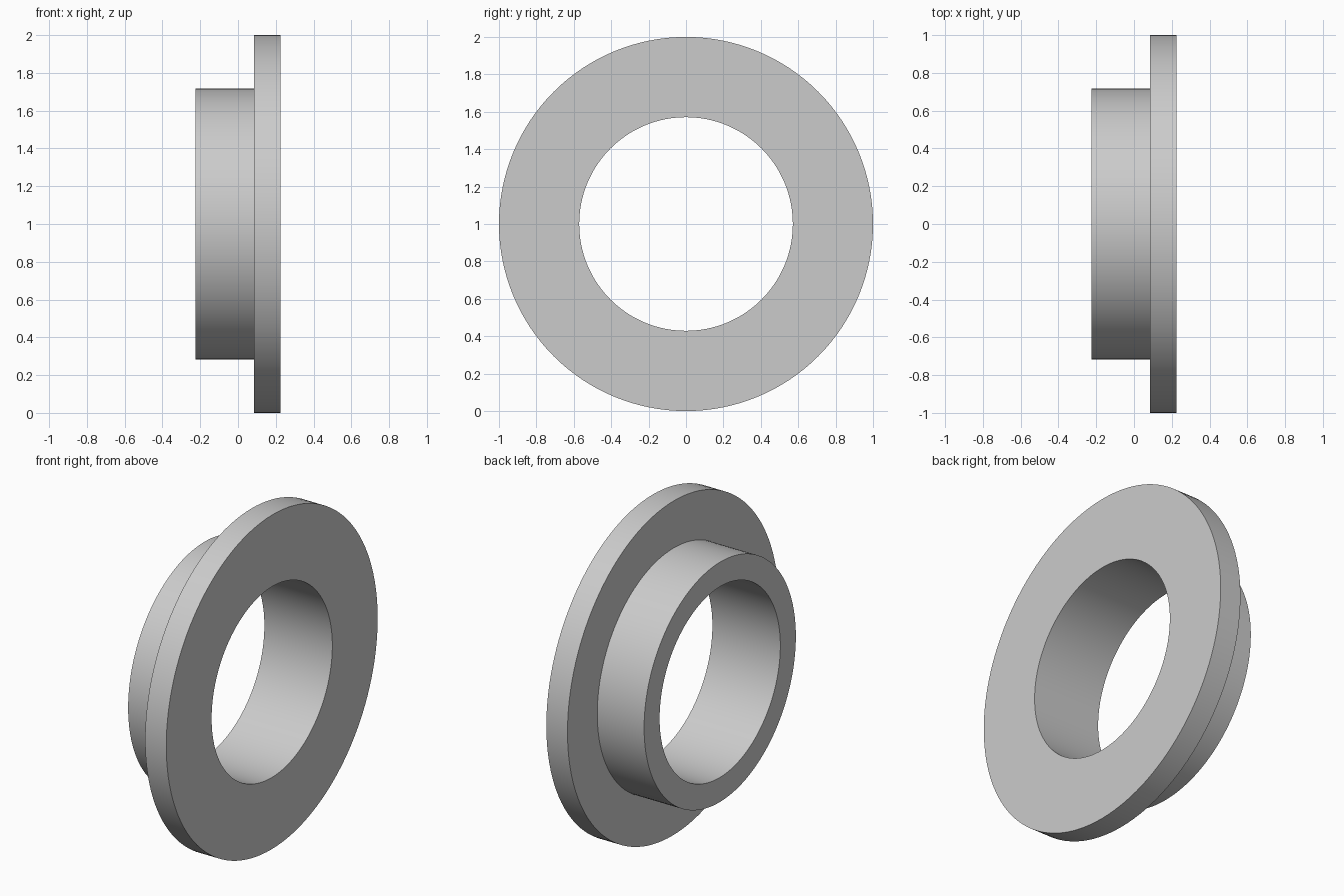
import bpy
import bmesh
import math
from mathutils import Vector

cube = bpy.data.objects.get("Cube")
if cube:
    bpy.data.objects.remove(cube, do_unlink=True)

BORE, HUB, RIM = 0.571, 0.718, 1.0       # radii
BACK, STEP, FACE = -0.225, 0.085, 0.225  # positions along the axis
SEGMENTS = 128

# Plain grey material
grey = bpy.data.materials.new("plain_grey")
grey.use_nodes = True
colour = (0.6, 0.6, 0.6, 1)
grey.diffuse_color = colour
grey.node_tree.nodes["Principled BSDF"].inputs["Base Color"].default_value = colour

# Flanged bushing: closed stepped profile turned around the x axis
profile = [(BACK, BORE), (BACK, HUB), (STEP, HUB),
           (STEP, RIM), (FACE, RIM), (FACE, BORE)]
bm = bmesh.new()
verts = [bm.verts.new((x, 0, r)) for x, r in profile]
edges = [bm.edges.new((v, verts[(i + 1) % len(verts)])) for i, v in enumerate(verts)]
bmesh.ops.spin(bm, geom=verts + edges, cent=Vector(), axis=(1, 0, 0),
               angle=math.tau, steps=SEGMENTS, use_duplicate=False)
bmesh.ops.remove_doubles(bm, verts=bm.verts[:], dist=1e-4)
bmesh.ops.recalc_face_normals(bm, faces=bm.faces[:])
mesh = bpy.data.meshes.new("flanged_bushing")
bm.to_mesh(mesh)
bm.free()
mesh.materials.append(grey)

bushing = bpy.data.objects.new("flanged_bushing", mesh)
bushing.location.z = RIM
bpy.context.collection.objects.link(bushing)

# Smooth round walls with sharp rims
bpy.ops.object.select_all(action="DESELECT")
bushing.select_set(True)
bpy.context.view_layer.objects.active = bushing
bpy.ops.object.shade_smooth_by_angle(angle=math.radians(30))
